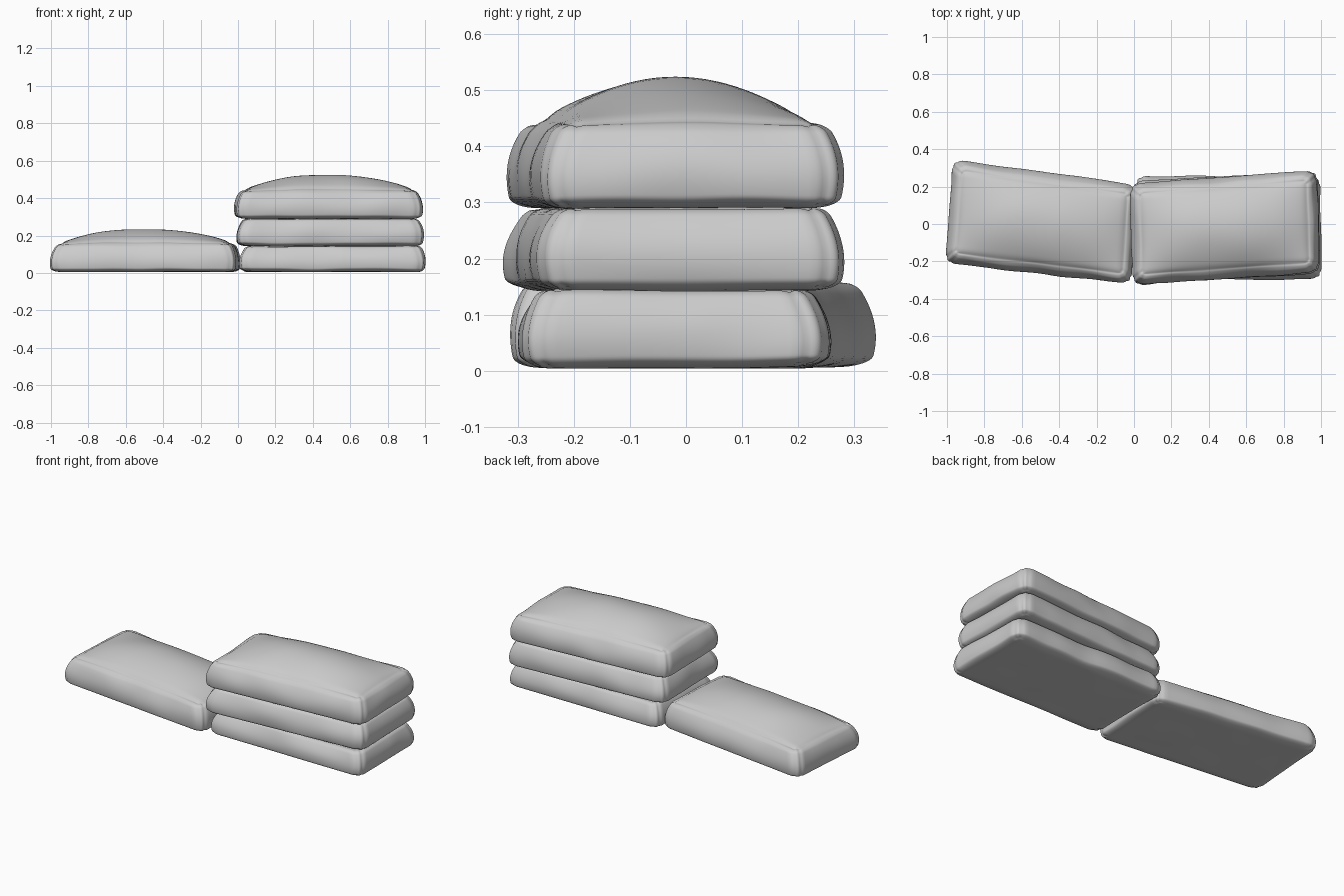
import bpy, bmesh, math
from mathutils import Vector, noise

if "Cube" in bpy.data.objects:
    bpy.data.objects.remove(bpy.data.objects["Cube"])

HALF = Vector((0.46, 0.23, 1.0))


def bag(name, corners, z0, z1, dome, seed, flare=0.04):
    """Filled sack. corners = rim corners (x, y): back left, back right, front right, front left."""
    bl, br, fr, fl = [Vector(c) for c in corners]
    hz = (z1 - z0) / 2
    half = Vector((HALF.x, HALF.y, hz))
    rad = Vector((0.045, 0.045, 0.02))
    bm = bmesh.new()
    bmesh.ops.create_cube(bm, size=2)
    bmesh.ops.subdivide_edges(bm, edges=bm.edges[:], cuts=39, use_grid_fill=True)
    for vert in bm.verts:
        # grid packed toward the edges, then rounded like a soft box
        p = Vector([math.sin(c * math.pi / 2) * h for c, h in zip(vert.co, half)])
        q = Vector([max(r - h, min(h - r, c)) for c, h, r in zip(p, half, rad)])
        n = Vector([(a - b) / r for a, b, r in zip(p, q, rad)]).normalized()
        side = math.hypot(n.x, n.y)
        # stitched creases along the rim and down the upright corners
        groove = 0.006 * math.exp(-((n.z - 0.8) / 0.13) ** 2)
        if min(abs(n.x), abs(n.y)) > 0.01 and abs(n.z) < 0.8:
            ang = math.atan2(abs(n.y), abs(n.x))
            for a in (0.4, 1.17):
                groove += 0.005 * math.exp(-((ang - a) / 0.2) ** 2)
        p = q + Vector([a * r for a, r in zip(n, rad)]) - n * groove
        u, v, w = p.x / half.x, p.y / half.y, p.z / hz
        # skewed plan with bulging sides
        s, t = (u + 1) / 2, (v + 1) / 2
        xy = (fl * (1 - s) + fr * s) * (1 - t) + (bl * (1 - s) + br * s) * t
        f = flare * (1 - ((w + 0.35) / 1.35) ** 2)
        xy += Vector((u, v)) * f
        z = z0 + hz * (w + 1)
        z += dome * max(0, 1 - abs(u) ** 2.4) * max(0, 1 - v * v) * max(0, w)
        # slight lumpiness of the filling
        k = noise.noise(Vector((xy.x * 5, xy.y * 5, seed * 7.3 + z * 6)))
        d = 0.010 * k * side
        vert.co = (xy.x + n.x * d, xy.y + n.y * d, max(0.004, z + 0.004 * k))
    me = bpy.data.meshes.new(name)
    bm.to_mesh(me)
    bm.free()
    for poly in me.polygons:
        poly.use_smooth = True
    ob = bpy.data.objects.new(name, me)
    bpy.context.collection.objects.link(ob)
    return ob


# single sack lying on the left
bag("left_sack", [(-0.93, 0.30), (-0.02, 0.17), (-0.05, -0.28), (-0.97, -0.17)],
    0.005, 0.16, 0.075, 1)
# stack of three on the right
bag("stack_bottom_sack", [(0.05, 0.215), (0.955, 0.21), (0.965, -0.255), (0.05, -0.25)],
    0.005, 0.15, 0.0, 2)
bag("stack_middle_sack", [(0.03, 0.185), (0.94, 0.245), (0.955, -0.22), (0.04, -0.285)],
    0.143, 0.296, 0.0, 3)
bag("stack_top_sack", [(0.02, 0.175), (0.935, 0.245), (0.95, -0.22), (0.03, -0.285)],
    0.290, 0.443, 0.082, 4)
